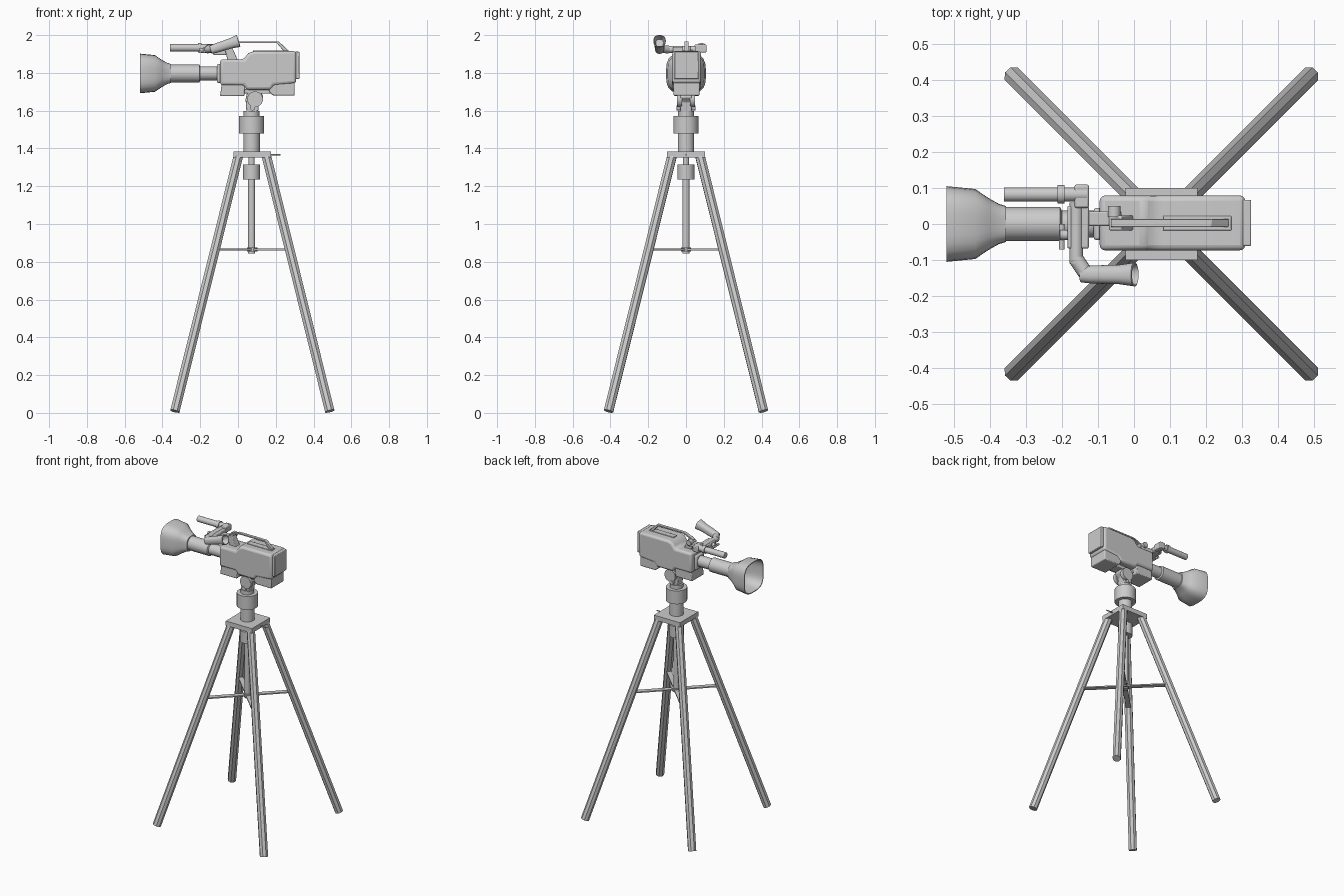
import bpy, bmesh, math
from mathutils import Vector

CX = 0.076          # tripod axis
LZ = 1.797          # lens axis height


def add(name, bm, bevel=0, seg=2):
    bmesh.ops.recalc_face_normals(bm, faces=bm.faces)
    me = bpy.data.meshes.new(name)
    bm.to_mesh(me)
    bm.free()
    ob = bpy.data.objects.new(name, me)
    bpy.context.collection.objects.link(ob)
    if bevel:
        m = ob.modifiers.new("bevel", 'BEVEL')
        m.width, m.segments, m.limit_method = bevel, seg, 'ANGLE'
        m.angle_limit = math.radians(35)
    return ob


def box(name, x0, x1, y0, y1, z0, z1, bevel=0):
    return prism(name, [(x0, z0), (x1, z0), (x1, z1), (x0, z1)], y0, y1, bevel)


def prism(name, pts, y0, y1, bevel=0, seg=2):
    """Extrude an (x, z) outline along y."""
    bm = bmesh.new()
    f = bm.faces.new([bm.verts.new((x, y0, z)) for x, z in pts])
    r = bmesh.ops.extrude_face_region(bm, geom=[f])
    vs = [v for v in r['geom'] if isinstance(v, bmesh.types.BMVert)]
    bmesh.ops.translate(bm, verts=vs, vec=(0, y1 - y0, 0))
    return add(name, bm, bevel, seg)


def turned(name, start, direction, profile, n=24, power=2.0):
    """Loft rings (distance, radius) along an axis; power > 2 squares the section."""
    d = Vector(direction).normalized()
    ref = Vector((0, 1, 0)) if abs(d.y) < 0.9 else Vector((0, 0, 1))
    u = (ref - d * ref.dot(d)).normalized()
    w = d.cross(u)
    bm, rings = bmesh.new(), []
    for t, r in profile:
        ring = []
        for i in range(n):
            a = 2 * math.pi * (i + 0.5) / n
            c, s = math.cos(a), math.sin(a)
            k = r / (abs(c) ** power + abs(s) ** power) ** (1 / power)
            ring.append(bm.verts.new(Vector(start) + d * t + (u * c + w * s) * k))
        rings.append(ring)
    for a, b in zip(rings, rings[1:]):
        for i in range(n):
            j = (i + 1) % n
            bm.faces.new((a[i], a[j], b[j], b[i]))
    bm.faces.new(rings[0])
    bm.faces.new(rings[-1])
    return add(name, bm)


def rod(name, p, q, r, n=16):
    v = Vector(q) - Vector(p)
    return turned(name, p, v, [(0, r), (v.length, r)], n)


# Tripod legs with flat spreader straps
for i, (sx, sy) in enumerate([(1, 1), (-1, 1), (-1, -1), (1, -1)]):
    rod(f"tripod_leg_{i}", (CX + sx * 0.41, sy * 0.41, 0.009),
        (CX + sx * 0.073, sy * 0.073, 1.365), 0.027, 8)
    strap = box(f"spreader_strap_{i}", 0, 0.28, -0.016, 0.016, -0.004, 0.004)
    strap.location = (CX, 0, 0.865)
    strap.rotation_euler.z = math.atan2(sy, sx)

# Centre column, plate and pedestal
box("tripod_plate", CX - 0.1, CX + 0.1, -0.1, 0.1, 1.353, 1.385)
turned("centre_column", (CX - 0.004, 0, 0), (0, 0, 1),
       [(0.845, 0.019), (1.235, 0.019), (1.235, 0.045), (1.315, 0.045),
        (1.315, 0.016), (1.36, 0.016)])
turned("spreader_hub", (CX, 0, 0), (0, 0, 1), [(0.855, 0.028), (0.875, 0.028)])
turned("pedestal", (CX - 0.004, 0, 0), (0, 0, 1),
       [(1.38, 0.044), (1.48, 0.044), (1.48, 0.067), (1.572, 0.067),
        (1.572, 0.042), (1.597, 0.042)])
rod("plate_lever", (0.15, 0, 1.366), (0.225, 0, 1.366), 0.004, 8)

# Tilting head
prism("head_neck", [(0.045, 1.59), (0.106, 1.59), (0.112, 1.645), (0.135, 1.67),
                    (0.12, 1.705), (0.05, 1.705), (0.04, 1.66)], -0.03, 0.03, 0.005)
for s in (-1, 1):
    rod("head_pivot", (0.09, s * 0.022, 1.66), (0.09, s * 0.048, 1.66), 0.042)
rod("head_bolt", (0.077, -0.05, 1.615), (0.077, 0.05, 1.615), 0.014, 12)
box("mount_plate", 0.03, 0.19, -0.035, 0.035, 1.69, 1.715, 0.004)

# Camera body: shell, lower housings and rear panel
prism("camera_body", [(-0.095, 1.735), (-0.095, 1.872), (0.03, 1.872), (0.055, 1.905),
                      (0.085, 1.915), (0.308, 1.915), (0.308, 1.745), (0.19, 1.735),
                      (0.175, 1.71), (0.045, 1.71), (0.03, 1.735)],
      -0.073, 0.079, 0.016, 3)
prism("front_lower_housing", [(-0.095, 1.677), (0.033, 1.677), (0.04, 1.75), (-0.085, 1.75)],
      -0.062, 0.068, 0.005)
prism("rear_lower_housing", [(0.185, 1.68), (0.3, 1.68), (0.3, 1.76), (0.165, 1.76),
                             (0.165, 1.70)], -0.066, 0.072, 0.006)
box("rear_panel", 0.30, 0.325, -0.061, 0.067, 1.767, 1.912, 0.004)
box("lens_mount", -0.112, -0.09, -0.045, 0.045, LZ - 0.05, LZ + 0.05, 0.008)

# Lens barrel and hollow squared hood
turned("lens_barrel", (0, 0, LZ), (-1, 0, 0),
       [(0.08, 0.037), (0.2, 0.037), (0.205, 0.047), (0.36, 0.047)], 32)
turned("lens_hood", (0, 0, LZ), (-1, 0, 0),
       [(0.355, 0.050), (0.375, 0.056), (0.405, 0.073), (0.44, 0.097), (0.52, 0.105),
        (0.52, 0.100), (0.44, 0.091), (0.405, 0.066), (0.39, 0.05)], 32, 3.4)
turned("front_glass", (-0.39, 0, LZ), (-1, 0, 0), [(0, 0.046), (0.004, 0.03), (0.006, 0.01)], 32)

# Top handle
prism("handle_support", [(-0.07, 1.925), (-0.035, 1.945), (0.0, 1.865), (-0.055, 1.865)],
      -0.018, 0.024, 0.004)
prism("top_handle", [(-0.06, 1.925), (0.01, 1.958), (0.205, 1.958), (0.245, 1.912),
                     (0.262, 1.912), (0.262, 1.924), (0.215, 1.967), (0.005, 1.967),
                     (-0.065, 1.937)], -0.008, 0.014, 0.002)
box("handle_base", 0.08, 0.27, -0.018, 0.022, 1.908, 1.919, 0.002)

# Viewfinder: block, cross tube, elbow and flared eyepiece
box("viewfinder_block", -0.185, -0.125, -0.068, 0.05, 1.905, 1.937, 0.005)
box("viewfinder_bracket", -0.13, -0.035, -0.005, 0.035, 1.895, 1.922, 0.004)
rod("bracket_knob", (-0.055, 0.02, 1.925), (-0.055, 0.05, 1.925), 0.018)
rod("focus_knob", (-0.205, -0.03, 1.918), (-0.18, -0.03, 1.918), 0.014)
rod("lower_knob", (-0.2, -0.07, 1.912), (-0.2, 0.0, 1.912), 0.008, 12)
rod("viewfinder_tube", (-0.16, -0.11, 1.925), (-0.16, 0.06, 1.925), 0.019)
rod("viewfinder_elbow", (-0.162, -0.095, 1.924), (-0.125, -0.15, 1.928), 0.021)
turned("eyepiece", (-0.145, -0.14, 1.922), (0.147, 0, 0.047),
       [(0, 0.022), (0.03, 0.025), (0.11, 0.027), (0.154, 0.033),
        (0.156, 0.029), (0.12, 0.020)], 24, 2.5)

# Microphone and its clamp
rod("microphone", (-0.36, 0.082, 1.933), (-0.13, 0.082, 1.933), 0.02)
rod("microphone_ring", (-0.212, 0.082, 1.933), (-0.192, 0.082, 1.933), 0.026)
box("microphone_clamp", -0.165, -0.125, 0.045, 0.109, 1.908, 1.95, 0.005)

# Smooth curved surfaces, keep sharp edges
for ob in bpy.data.objects:
    ob.select_set(True)
    bpy.context.view_layer.objects.active = ob
bpy.ops.object.shade_smooth_by_angle(angle=math.radians(35))
